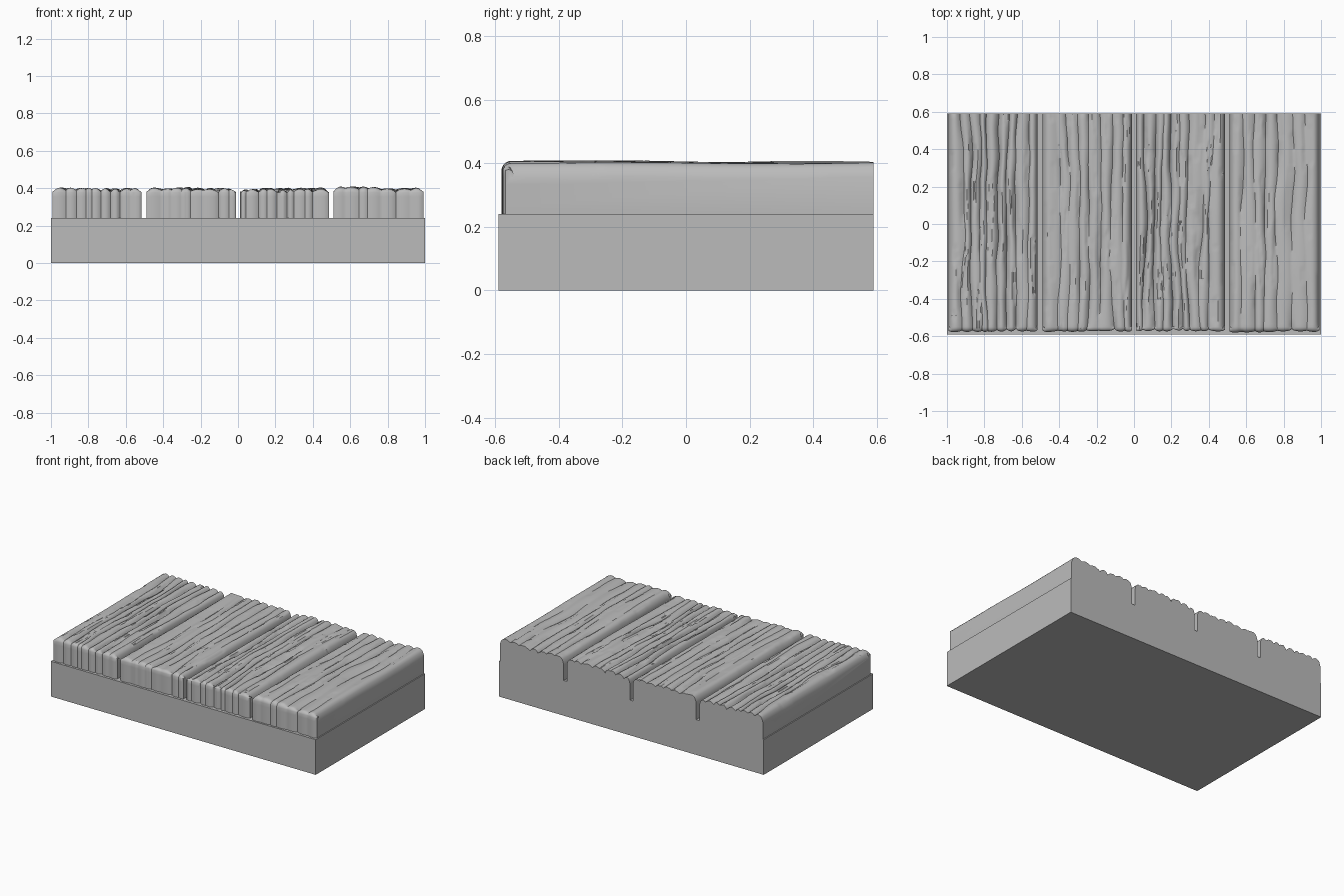
import bpy, bmesh, math, random
from mathutils import Vector, noise

random.seed(4)
if "Cube" in bpy.data.objects:
    bpy.data.objects.remove(bpy.data.objects["Cube"])

BACK, FRONT = 0.59, -0.58
FLOOR, TOP = 0.24, 0.408
CORNER = 0.03          # rounding of the front top edge
PER_RIDGE = 7          # columns across one ridge of grain

grey = bpy.data.materials.new("stone_grey")
grey.use_nodes = True
grey.diffuse_color = (0.5, 0.5, 0.5, 1)
grey.node_tree.nodes["Principled BSDF"].inputs["Base Color"].default_value = (0.5, 0.5, 0.5, 1)


def finish(bm, name):
    bmesh.ops.recalc_face_normals(bm, faces=bm.faces)
    mesh = bpy.data.meshes.new(name)
    bm.to_mesh(mesh)
    bm.free()
    mesh.materials.append(grey)
    obj = bpy.data.objects.new(name, mesh)
    bpy.context.collection.objects.link(obj)
    return obj


def n(a, b, c=0.0):
    return noise.noise(Vector((a, b, c)))


def lengthwise_path():
    """Points (y, z) and outward normals: up the front, round the corner, to the back."""
    path = [(FRONT, FLOOR + (TOP - CORNER - FLOOR) * i / 6, -1, 0) for i in range(6)]
    for i in range(6):
        a = math.pi / 2 * i / 5
        path.append((FRONT + CORNER * (1 - math.cos(a)),
                     TOP - CORNER * (1 - math.sin(a)), -math.cos(a), math.sin(a)))
    y0, rows = FRONT + CORNER, 75
    path += [(y0 + (BACK - y0) * i / rows, TOP, 0, 1) for i in range(1, rows + 1)]
    return path


def plank(name, x0, x1, grooves, rough):
    """Weathered plank whose mesh columns follow the wandering grain grooves."""
    seed = random.uniform(0, 50)
    depths = [random.uniform(0.5, 1.0) * rough for _ in range(len(grooves) + 2)]
    depths[0] = depths[-1] = 0.004
    bm = bmesh.new()
    grid = []
    for y, z, ny, nz in lengthwise_path():
        # groove positions wander along the length, kept in order
        cuts = [g + 0.03 * n(y * 2.2, g * 9, seed) + 0.008 * n(y * 7, g * 15, seed)
                for g in grooves]
        cuts = [x0] + sorted(min(max(c, x0 + 0.02), x1 - 0.02) for c in cuts) + [x1]
        deep = [d * (0.85 + 0.9 * n(y * 2.5, i * 5.3, seed)) for i, d in enumerate(depths)]
        row = []
        for k in range(len(cuts) - 1):
            last = k == len(cuts) - 2
            for j in range(PER_RIDGE + last):
                t = j / PER_RIDGE
                x = cuts[k] + (cuts[k + 1] - cuts[k]) * t
                # deep valleys at the grooves, broad swell, and fine split cracks
                d = deep[k] * (1 - t) ** 3 + deep[k + 1] * t ** 3
                d += 0.012 * n(x * 7, y * 1.2, seed) + 0.005
                if n(x * 45, y * 4, seed) > 0.3:
                    d += 0.15 * rough
                # rounded long edges, gentler on the front end
                edge = min(x - x0, x1 - x, 0.05) / 0.05
                d += (0.015 + 0.03 * nz) * (1 - math.sqrt(max(0, 1 - (1 - edge) ** 2)))
                d *= 0.55 + 0.45 * nz
                row.append(bm.verts.new((x, y - ny * d, max(FLOOR, z - nz * d))))
        grid.append(row)
    for a, b in zip(grid, grid[1:]):
        for i in range(len(a) - 1):
            bm.faces.new((a[i], a[i + 1], b[i + 1], b[i]))
    # flat sides, sawn back end and underside
    left = bm.verts.new((x0, BACK, FLOOR))
    right = bm.verts.new((x1, BACK, FLOOR))
    bm.faces.new([r[0] for r in grid] + [left])
    bm.faces.new([r[-1] for r in grid] + [right])
    bm.faces.new(grid[-1] + [right, left])
    bm.faces.new(grid[0] + [right, left])
    obj = finish(bm, name)
    bpy.ops.object.select_all(action='DESELECT')
    obj.select_set(True)
    bpy.context.view_layer.objects.active = obj
    bpy.ops.object.shade_smooth_by_angle(angle=math.radians(38))


# Solid base slab
bm = bmesh.new()
bmesh.ops.create_cube(bm, size=1)
bmesh.ops.scale(bm, vec=(2, 2 * BACK, FLOOR), verts=bm.verts)
bmesh.ops.translate(bm, vec=(0, 0, FLOOR / 2), verts=bm.verts)
finish(bm, "base_slab")

# Four planks, separated by narrow slots
plank("plank_far_right", -0.993, -0.515,
      [-0.92, -0.87, -0.82, -0.78, -0.72, -0.67, -0.62, -0.57], 0.030)
plank("plank_mid_right", -0.49, -0.012,
      [-0.40, -0.35, -0.30, -0.24, -0.18, -0.12, -0.06], 0.022)
plank("plank_mid_left", 0.01, 0.487,
      [0.06, 0.11, 0.15, 0.20, 0.25, 0.29, 0.36, 0.41], 0.030)
plank("plank_far_left", 0.51, 0.993,
      [0.58, 0.64, 0.70, 0.77, 0.85, 0.92], 0.022)
